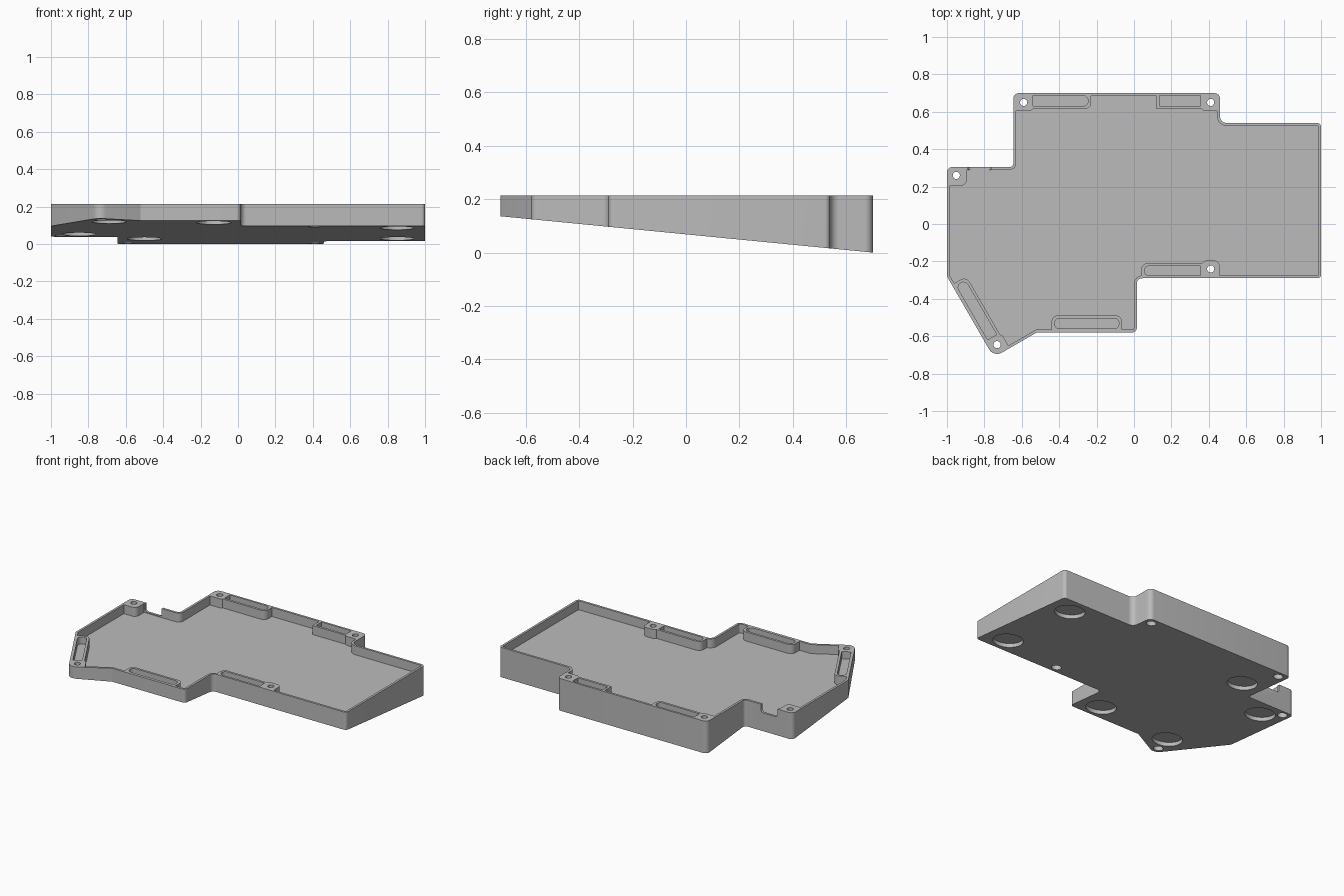
import bpy, bmesh, math
from mathutils import Vector, Matrix

cube = bpy.data.objects.get("Cube")
if cube:
    bpy.data.objects.remove(cube, do_unlink=True)

TOP, FLOOR, WALL, SLOPE = 0.214, 0.154, 0.015, 0.0975


def underside(y):
    return SLOPE * (0.7 - y)


def corner_dirs(pts, i):
    p = Vector(pts[i][:2])
    a = (p - Vector(pts[i - 1][:2])).normalized()
    b = (Vector(pts[(i + 1) % len(pts)][:2]) - p).normalized()
    return p, a, b, math.atan2(a.cross(b), a.dot(b))


def left(v):
    return Vector((-v.y, v.x))


def rounded(pts, steps=8):
    """Turn (x, y, radius) corners into a filleted outline."""
    out = []
    for i, (_, _, r) in enumerate(pts):
        p, a, b, turn = corner_dirs(pts, i)
        if r <= 0:
            out.append(p)
            continue
        start = p - a * r * math.tan(abs(turn) / 2)
        centre = start + left(a) * math.copysign(r, turn)
        for k in range(steps + 1):
            out.append(centre + Matrix.Rotation(turn * k / steps, 2) @ (start - centre))
    return out


def inset(pts, d):
    """Offset an outline inwards, keeping the fillets concentric."""
    out = []
    for i, (_, _, r) in enumerate(pts):
        p, a, b, turn = corner_dirs(pts, i)
        na, nb = left(a), left(b)
        q = p + (na + nb) * d / (1 + na.dot(nb))
        out.append((q.x, q.y, max(0, r - math.copysign(d, turn)) if r else 0))
    return out


def prism(name, pts, z0, z1):
    """Extrude an outline; z0 may be a function of y for a sloping base."""
    bm = bmesh.new()
    loop = rounded(pts)
    low = [bm.verts.new((p.x, p.y, z0(p.y) if callable(z0) else z0)) for p in loop]
    high = [bm.verts.new((p.x, p.y, z1)) for p in loop]
    bm.faces.new(low[::-1])
    bm.faces.new(high)
    for i in range(len(loop)):
        j = (i + 1) % len(loop)
        bm.faces.new((low[i], low[j], high[j], high[i]))
    return finish(name, bm)


def cylinder(name, r, depth, matrix):
    bm = bmesh.new()
    bmesh.ops.create_cone(bm, cap_ends=True, segments=40, radius1=r, radius2=r,
                          depth=depth, matrix=matrix)
    return finish(name, bm)


def finish(name, bm):
    me = bpy.data.meshes.new(name)
    bm.to_mesh(me)
    bm.free()
    ob = bpy.data.objects.new(name, me)
    bpy.context.collection.objects.link(ob)
    return ob


def cut(target, tool):
    """Subtract the tool from the target and discard it."""
    tool.hide_render = True
    mod = target.modifiers.new("cut", 'BOOLEAN')
    mod.operation, mod.solver, mod.object = 'DIFFERENCE', 'EXACT', tool
    bpy.context.view_layer.update()
    graph = bpy.context.evaluated_depsgraph_get()
    target.data = bpy.data.meshes.new_from_object(target.evaluated_get(graph))
    target.modifiers.clear()
    bpy.data.objects.remove(tool, do_unlink=True)


def bar(p, q, half, radii):
    """Corners of a strip from p to q; the case interior lies on its left."""
    p, q = Vector(p), Vector(q)
    n = left((q - p).normalized()) * half
    return [(v.x, v.y, r) for v, r in zip((p + n, p - n, q - n, q + n), radii)]


def box(x0, x1, y0, y1, r):
    return [(x0, y0, r), (x1, y0, r), (x1, y1, r), (x0, y1, r)]


# Tray outline, counter-clockwise: x, y, corner radius
outline = [(-1, -.28, 0), (-.75, -.713, .05), (-.52, -.58, 0), (.015, -.58, .025),
           (.015, -.29, .03), (1, -.29, .02), (1, .54, .02), (.46, .54, .035),
           (.46, .70, .03), (-.645, .70, .03), (-.645, .305, .02), (-1, .305, .03)]

# Slots along the walls: start, end, half width, round start, round end
slots = [((-.245, .658), (-.54, .658), .028, True, False),
         ((.355, .658), (.135, .658), .028, False, False),
         ((.055, -.25), (.355, -.25), .026, True, False),
         ((-.425, -.532), (-.08, -.532), .028, True, True),
         ((-.926, -.315), (-.7585, -.605), .028, True, False)]

# Screw bosses
tip = Vector((-.732, -.645))
along = Vector((.5, -.866))
bosses = [box(-.70, -.54, .605, .76, .02), box(.36, .52, .605, .76, .02),
          box(-1.06, -.895, .205, .37, .03), box(.36, .457, -.35, -.195, .03),
          bar(tip - along * .047, tip + along * .12, .05, (.03, 0, 0, 0))]
holes = [(-.59, .65), (.41, .65), (-.95, .26), (.41, -.24), tip]
feet = [(.85, .41), (.85, -.17), (-.13, -.465), (-.69, -.51), (-.5, .42), (-.85, .17)]

case = prism("case_tray", outline, underside, TOP)

# Cavity, leaving the bosses and slot blocks standing
cavity = prism("cavity_cutter", inset(outline, WALL), FLOOR, TOP + .1)
for shape in bosses:
    cut(cavity, prism("boss_cutter", shape, 0, TOP + .2))
for p, q, half, round_p, round_q in slots:
    step = (Vector(q) - Vector(p)).normalized() * .016
    block = bar(Vector(p) - step, Vector(q) + step, half + .0155,
                (.035 if round_p else 0, 0, 0, .035 if round_q else 0))
    cut(cavity, prism("block_cutter", block, 0, TOP + .2))
cut(case, cavity)

# Slot pockets
for p, q, half, round_p, round_q in slots:
    rp, rq = half * .98 * round_p, half * .98 * round_q
    cut(case, prism("slot_cutter", bar(p, q, half, (rp, rp, rq, rq)), FLOOR + .012, TOP + .1))

# Screw holes with wide counterbores from below
for x, y in holes:
    cut(case, cylinder("screw_cutter", .019, 1, Matrix.Translation((x, y, 0))))
    cut(case, cylinder("counterbore_cutter", .03, 1, Matrix.Translation((x, y, .175 - .5))))

# Round foot recesses in the sloping underside
tilt = Matrix.Rotation(-math.atan(SLOPE), 4, 'X')
for x, y in feet:
    cut(case, cylinder("foot_cutter", .092, .05,
                       Matrix.Translation((x, y, underside(y))) @ tilt))

# Cable notch in the rear left wall
notch = prism("notch_cutter", [(-.888, .16, .02), (-.765, .16, .02),
                               (-.765, .3, 0), (-.888, .3, 0)], -.36, -.27)
notch.data.transform(Matrix.Rotation(math.pi / 2, 4, 'X'))
cut(case, notch)

# Grey plastic
grey = bpy.data.materials.new("grey_plastic")
grey.use_nodes = True
colour = (.5, .5, .5, 1)
grey.diffuse_color = colour
grey.node_tree.nodes["Principled BSDF"].inputs["Base Color"].default_value = colour
case.data.materials.clear()
case.data.materials.append(grey)
for poly in case.data.polygons:
    poly.material_index = 0

bpy.ops.object.select_all(action='DESELECT')
case.select_set(True)
bpy.context.view_layer.objects.active = case
bpy.ops.object.shade_smooth_by_angle(angle=math.radians(30))
